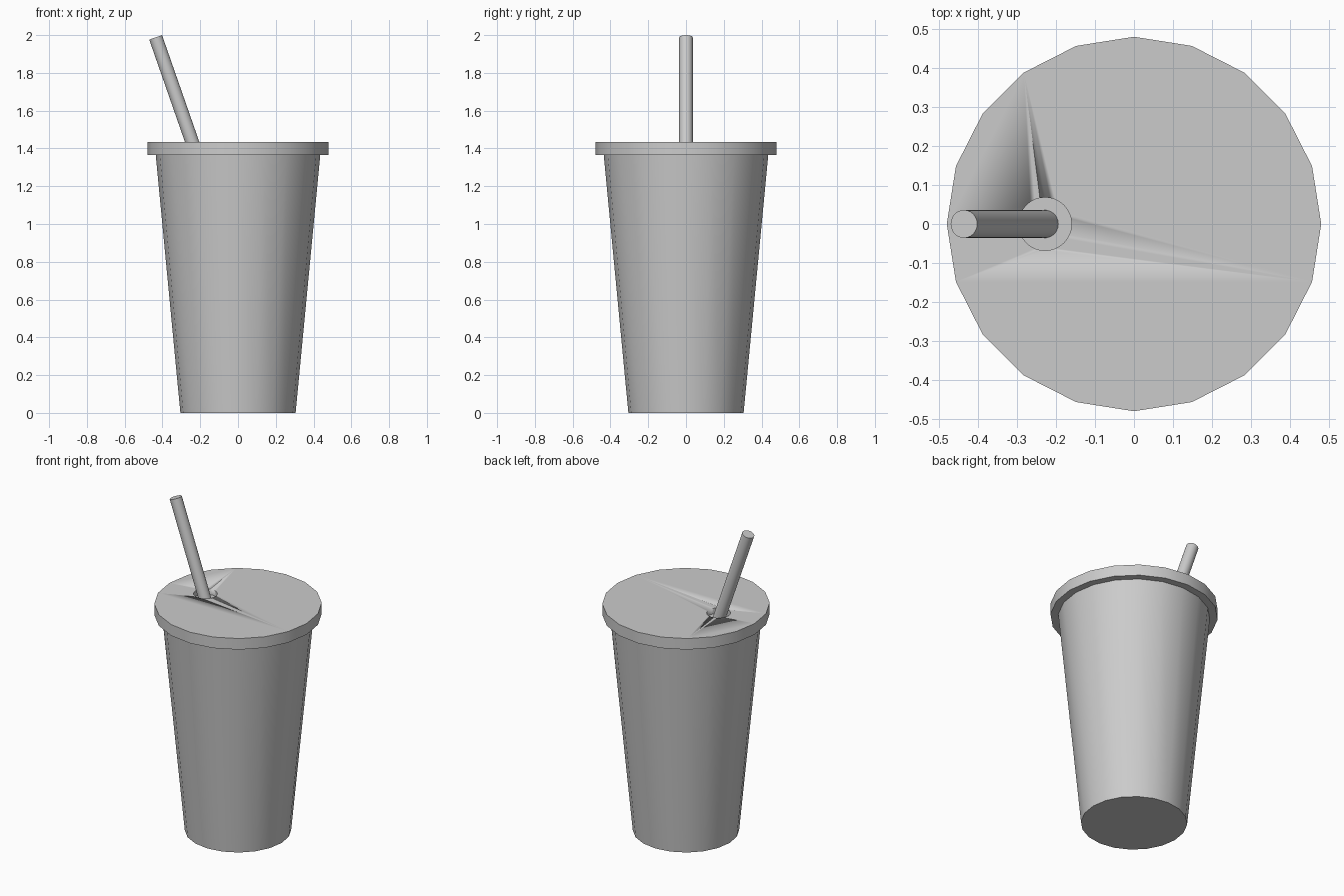
import bpy
from math import cos, pi
from mathutils import Vector

if "Cube" in bpy.data.objects:
    bpy.data.objects.remove(bpy.data.objects["Cube"])


def finish(name, angle=pi / 6):
    ob = bpy.context.object
    ob.name = name
    bpy.ops.object.shade_smooth_by_angle(angle=angle)
    return ob


def frustum(name, sides, r1, r2, z1, z2, x=0):
    # rotated so a vertex lies on the x axis
    bpy.ops.mesh.primitive_cone_add(vertices=sides, radius1=r1, radius2=r2, depth=z2 - z1,
                                    location=(x, 0, (z1 + z2) / 2))
    return finish(name)


# Tapered cup body, closed by the lid
cup = frustum("cup", 20, 0.305, 0.436, 0, 1.37)

# Lid with a shallow round straw recess
lid = frustum("lid", 20, 0.48, 0.48, 1.365, 1.435)
cutter = frustum("recess_cutter", 32, 0.068, 0.068, 1.4, 1.5, -0.228)
cutter.hide_render = True
cutter.hide_set(True)
cut = lid.modifiers.new("straw_recess", 'BOOLEAN')
cut.operation = 'DIFFERENCE'
cut.solver = 'EXACT'
cut.object = cutter

# Slanted straw, its foot sunk just below the recess floor
top = Vector((-0.436, 0, 1.988))
foot = Vector((-0.228, 0, 1.392))
axis = top - foot
bpy.ops.mesh.primitive_cylinder_add(vertices=24, radius=0.036, depth=axis.length,
                                    location=(top + foot) / 2,
                                    rotation=axis.to_track_quat('Z', 'Y').to_euler())
finish("straw")
